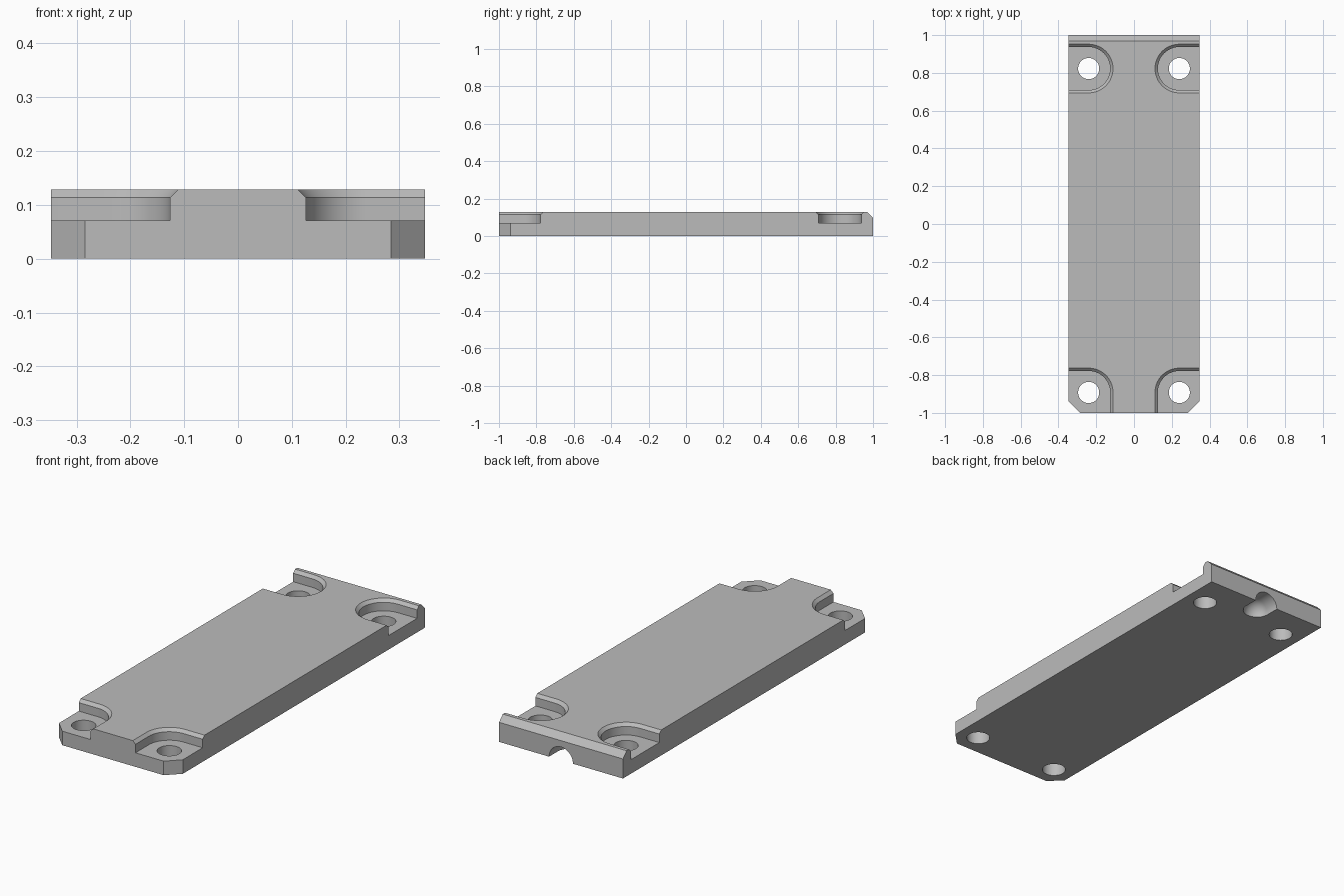
import bpy, bmesh, math

if "Cube" in bpy.data.objects:
    bpy.data.objects.remove(bpy.data.objects["Cube"])

HALF_W, TOP = 0.347, 0.129
HOLE_X, REAR_Y, FRONT_Y = 0.24, 0.823, -0.892
FLOOR, RIM, POCKET_R = 0.071, 0.114, 0.114

grey = bpy.data.materials.new("grey plastic")
grey.diffuse_color = (0.5, 0.5, 0.5, 1)
grey.use_nodes = True
grey.node_tree.nodes["Principled BSDF"].inputs["Base Color"].default_value = grey.diffuse_color


def loft(name, rings):
    """Solid skinned through rings of points, capped at both ends."""
    bm = bmesh.new()
    loops = [[bm.verts.new(p) for p in ring] for ring in rings]
    n = len(loops[0])
    for a, b in zip(loops, loops[1:]):
        for i in range(n):
            j = (i + 1) % n
            bm.faces.new((a[i], a[j], b[j], b[i]))
    bm.faces.new(loops[0][::-1])
    bm.faces.new(loops[-1])
    bmesh.ops.recalc_face_normals(bm, faces=bm.faces)
    mesh = bpy.data.meshes.new(name)
    bm.to_mesh(mesh)
    bm.free()
    obj = bpy.data.objects.new(name, mesh)
    mesh.materials.append(grey)
    bpy.context.collection.objects.link(obj)
    return obj


def cut(target, cutter):
    mod = target.modifiers.new("cut", 'BOOLEAN')
    mod.operation, mod.solver, mod.object = 'DIFFERENCE', 'EXACT', cutter
    cutter.hide_render = True
    bpy.context.view_layer.objects.active = target
    bpy.ops.object.modifier_apply(modifier=mod.name)
    bpy.data.objects.remove(cutter)


def pocket_outline(side, cy, r, rear):
    """Rounded on the inner side, running out through the plate edge."""
    end = 180 if not rear else 270
    pts = [(0.3, r)]
    for i in range(25):
        a = math.radians(90 + (end - 90) * i / 24)
        pts.append((r * math.cos(a), r * math.sin(a)))
    pts += [(0.3, -r)] if rear else [(-r, -0.3), (0.3, -0.3)]
    return [(side * (HOLE_X + x), cy + y) for x, y in pts]


# Plate with clipped front corners
c = 0.063
outline = [(-HALF_W + c, -1), (HALF_W - c, -1), (HALF_W, -1 + c),
           (HALF_W, 1), (-HALF_W, 1), (-HALF_W, -1 + c)]
plate = loft("cover_plate", [[(x, y, z) for x, y in outline] for z in (0, TOP)])

# Bevel along the rear top edge
wedge = [(0.97, TOP), (1.03, TOP - 0.06), (1.1, TOP + 0.1), (0.94, TOP + 0.03)]
cut(plate, loft("edge_cutter", [[(x, y, z) for y, z in wedge] for x in (-0.5, 0.5)]))

# Screw pockets with chamfered rims, and through holes
levels = [(FLOOR, POCKET_R), (RIM, POCKET_R), (0.15, POCKET_R + 0.15 - RIM)]
circle = [2 * math.pi * i / 48 for i in range(48)]
for side in (-1, 1):
    for cy, rear in ((REAR_Y, True), (FRONT_Y, False)):
        cut(plate, loft("pocket_cutter", [
            [(x, y, z) for x, y in pocket_outline(side, cy, r, rear)]
            for z, r in levels]))
        cut(plate, loft("hole_cutter", [
            [(side * HOLE_X + 0.056 * math.cos(a), cy + 0.056 * math.sin(a), z)
             for a in circle] for z in (-0.1, 0.2)]))

# Round-ended cable notch under the rear edge
R = 0.067
stations = [(1.1, R)] + [(0.93 - R * math.sin(t), R * math.cos(t))
                         for t in [math.radians(8 * i) for i in range(12)]]
cut(plate, loft("notch_cutter", [
    [(r * math.cos(a), y, r * math.sin(a)) for a in circle] for y, r in stations]))

# Smooth curved walls, crisp edges
bpy.ops.object.select_all(action='DESELECT')
plate.select_set(True)
bpy.context.view_layer.objects.active = plate
bpy.ops.object.shade_smooth_by_angle(angle=math.radians(25))
